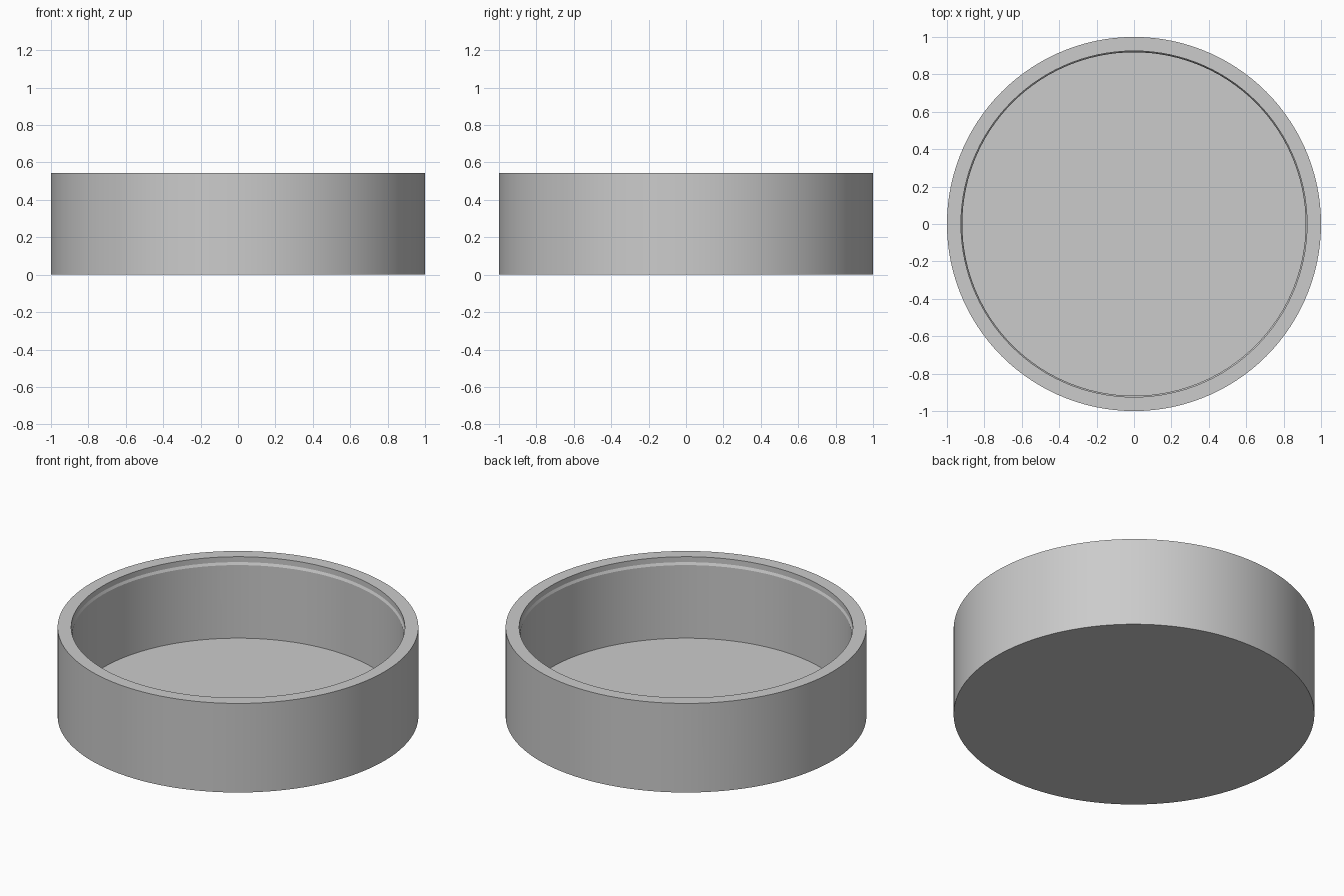
import bpy, bmesh, math
from mathutils import Matrix, Vector

if "Cube" in bpy.data.objects:
    bpy.data.objects.remove(bpy.data.objects["Cube"])

HEIGHT = 0.545
FLOOR = 0.05
SIDES = 120
PORT_ANGLE = math.radians(135)

# Single grey material
grey = bpy.data.materials.new("light_grey")
grey.use_nodes = True
colour = (0.6, 0.6, 0.6, 1)
grey.diffuse_color = colour
grey.node_tree.nodes["Principled BSDF"].inputs["Base Color"].default_value = colour


def add_object(name, bm):
    bmesh.ops.recalc_face_normals(bm, faces=bm.faces)
    mesh = bpy.data.meshes.new(name)
    bm.to_mesh(mesh)
    bm.free()
    mesh.materials.append(grey)
    obj = bpy.data.objects.new(name, mesh)
    bpy.context.collection.objects.link(obj)
    return obj


# Round tray: rings from the underside, up the wall, over the rim to the floor
# The rim opening is slightly wider than the bore, with a small sloped seat
profile = [(1, 0), (1, HEIGHT), (0.925, HEIGHT), (0.925, HEIGHT - 0.033),
           (0.918, HEIGHT - 0.048), (0.918, FLOOR)]
bm = bmesh.new()
rings = []
for radius, z in profile:
    ring = []
    for i in range(SIDES):
        a = math.tau * i / SIDES
        ring.append(bm.verts.new((radius * math.cos(a), radius * math.sin(a), z)))
    rings.append(ring)
for low, high in zip(rings, rings[1:]):
    for i in range(SIDES):
        j = (i + 1) % SIDES
        bm.faces.new((low[i], low[j], high[j], high[i]))
bm.faces.new(rings[0])
bm.faces.new(rings[-1])
tray = add_object("round_tray", bm)

# Port cutter: a block through the wall, wider on the outside
bm = bmesh.new()
bmesh.ops.create_cube(bm, size=1)
for v in bm.verts:
    outer = v.co.x > 0
    half_width = 0.096 if outer else 0.054
    v.co = Vector((1.01 if outer else 0.9,
                   math.copysign(half_width, v.co.y),
                   0.455 if v.co.z > 0 else 0.34))
bm.transform(Matrix.Rotation(PORT_ANGLE, 4, 'Z'))
cutter = add_object("port_cutter", bm)
cutter.hide_render = True

# Cut the port and keep the finished mesh
cut = tray.modifiers.new("port", 'BOOLEAN')
cut.object = cutter
cut.operation = 'DIFFERENCE'
cut.solver = 'EXACT'
bpy.context.view_layer.update()
graph = bpy.context.evaluated_depsgraph_get()
finished = bpy.data.meshes.new_from_object(tray.evaluated_get(graph))
tray.modifiers.clear()
tray.data = finished
bpy.data.objects.remove(cutter)

# Smooth round walls with crisp rims
bpy.ops.object.select_all(action='DESELECT')
tray.select_set(True)
bpy.context.view_layer.objects.active = tray
bpy.ops.object.shade_smooth_by_angle(angle=math.radians(15))
